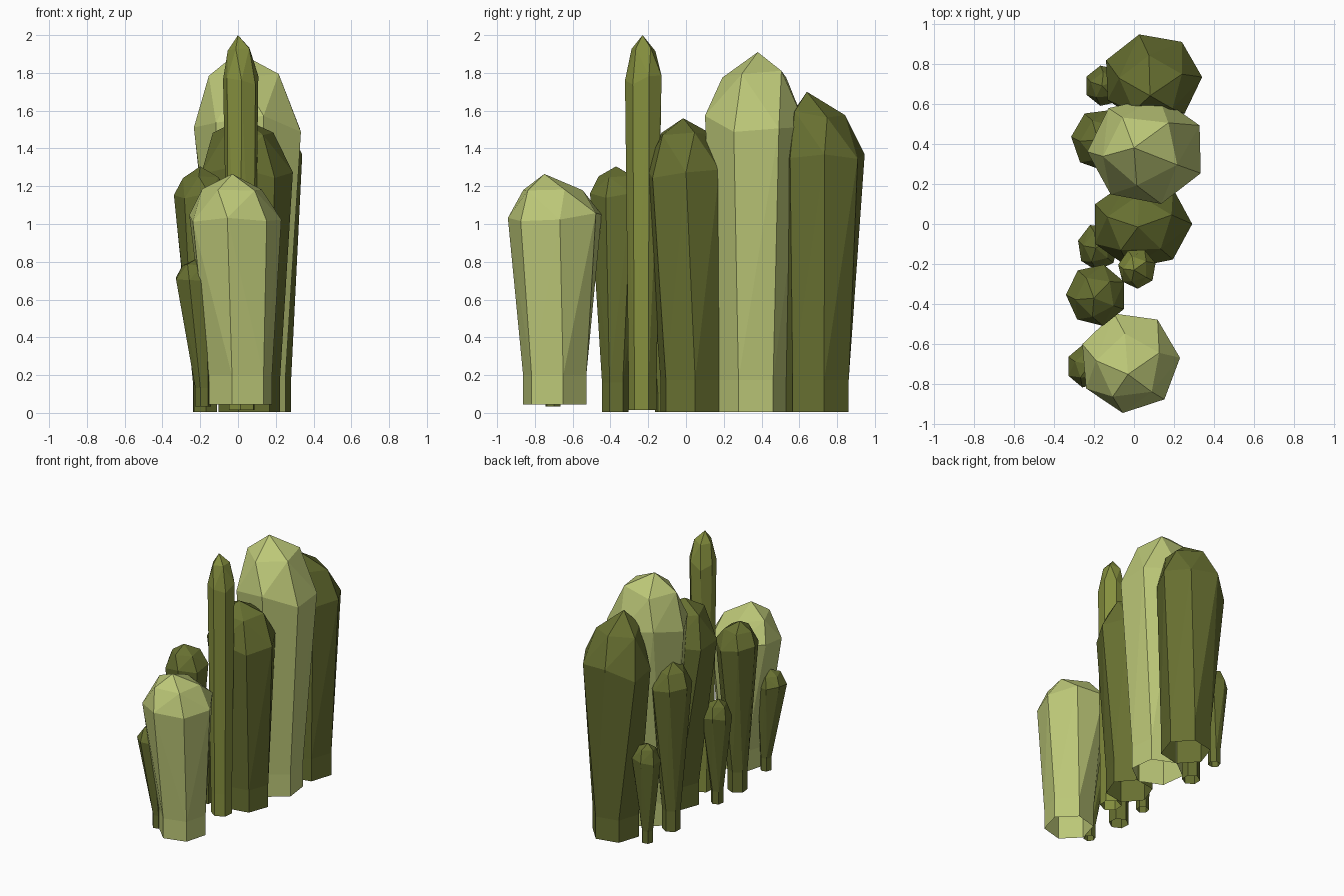
import bpy, bmesh, math, random
from mathutils import Vector

if "Cube" in bpy.data.objects:
    bpy.data.objects.remove(bpy.data.objects["Cube"])

random.seed(4)


def material(name, rgb):
    m = bpy.data.materials.new(name)
    m.diffuse_color = (*rgb, 1)
    m.use_nodes = True
    m.node_tree.nodes["Principled BSDF"].inputs["Base Color"].default_value = m.diffuse_color
    return m


LIGHT = material("pale_green", (0.50, 0.57, 0.185))
DARK = material("dark_olive", (0.135, 0.16, 0.03))
OLIVE = material("mid_olive", (0.235, 0.275, 0.048))


def ring(cx, cy, z, rx, ry, n, phase, jitter=0.0):
    """Horizontal ring of points with slightly uneven heights."""
    pts = []
    for i in range(n):
        a = math.radians(phase) + 2 * math.pi * i / n
        pts.append(Vector((cx + rx * math.cos(a), cy + ry * math.sin(a),
                           z + random.uniform(-jitter, jitter))))
    return pts


def column(name, mat, head, radii, apex, heights, base, phase):
    """Faceted column: domed head, tapering shaft, short straight open foot."""
    top, shoulder, bottom = heights
    bx, by, br = base
    drop = top - shoulder
    foot = bottom + min(0.17, 0.12 * top)
    upper = (0.6 * head[0] + 0.4 * apex[0], 0.6 * head[1] + 0.4 * apex[1])
    pts = [Vector((*apex, top))]
    pts += ring(*upper, top - 0.32 * drop, radii[0] * 0.68, radii[1] * 0.68,
                5, phase + 20, 0.06 * drop)
    pts += ring(*head, shoulder, radii[0] * 1.03, radii[1] * 1.03,
                7, phase, 0.14 * drop)
    pts += ring(bx, by, foot, br, br, 6, phase + 10)

    bm = bmesh.new()
    for p in pts:
        bm.verts.new(p)
    bmesh.ops.convex_hull(bm, input=bm.verts[:])
    bmesh.ops.delete(bm, geom=[v for v in bm.verts if not v.link_faces],
                     context='VERTS')
    # open the underside and pull its rim straight down as the foot
    under = [f for f in bm.faces if all(abs(v.co.z - foot) < 1e-4 for v in f.verts)]
    bmesh.ops.delete(bm, geom=under, context='FACES')
    rim = [e for e in bm.edges if e.is_boundary]
    for v in bmesh.ops.extrude_edge_only(bm, edges=rim)["geom"]:
        if isinstance(v, bmesh.types.BMVert):
            v.co.z = bottom
    bmesh.ops.recalc_face_normals(bm, faces=bm.faces[:])

    me = bpy.data.meshes.new(name)
    bm.to_mesh(me)
    bm.free()
    me.materials.append(mat)
    bpy.context.collection.objects.link(bpy.data.objects.new(name, me))


# Large columns, front to back
column("front_pale_column", LIGHT, (-0.022, -0.69), (0.245, 0.248), (-0.03, -0.75),
       (1.265, 1.03, 0.045), (0.013, -0.695, 0.173), 5)
column("thin_tall_column", OLIVE, (0.015, -0.222), (0.093, 0.098), (0.0, -0.23),
       (2.0, 1.76, 0.015), (0.02, -0.23, 0.075), 15)
column("middle_dark_column", DARK, (0.035, 0.0), (0.248, 0.22), (0.02, -0.015),
       (1.56, 1.28, 0.005), (0.06, 0.02, 0.165), 0)
column("tall_pale_column", LIGHT, (0.063, 0.367), (0.288, 0.267), (0.0, 0.38),
       (1.91, 1.53, 0.005), (0.08, 0.35, 0.185), 27)
column("back_dark_column", DARK, (0.09, 0.725), (0.243, 0.222), (0.08, 0.64),
       (1.70, 1.32, 0.005), (0.11, 0.695, 0.175), 2)

# Small slender columns along the left side, front to back
column("small_column_1", DARK, (-0.235, -0.71), (0.1, 0.105), (-0.22, -0.70),
       (0.815, 0.71, 0.035), (-0.185, -0.705, 0.042), 0)
column("small_column_2", DARK, (-0.187, -0.355), (0.148, 0.152), (-0.2, -0.37),
       (1.305, 1.14, 0.005), (-0.175, -0.375, 0.07), 25)
column("small_column_3", DARK, (-0.18, -0.115), (0.1, 0.115), (-0.19, -0.12),
       (0.8, 0.68, 0.005), (-0.18, -0.12, 0.045), 10)
column("small_column_4", DARK, (-0.165, 0.42), (0.145, 0.152), (-0.18, 0.42),
       (1.29, 1.11, 0.005), (-0.17, 0.42, 0.065), 20)
column("small_column_5", DARK, (-0.145, 0.69), (0.1, 0.1), (-0.16, 0.69),
       (0.76, 0.64, 0.005), (-0.155, 0.69, 0.043), 0)
